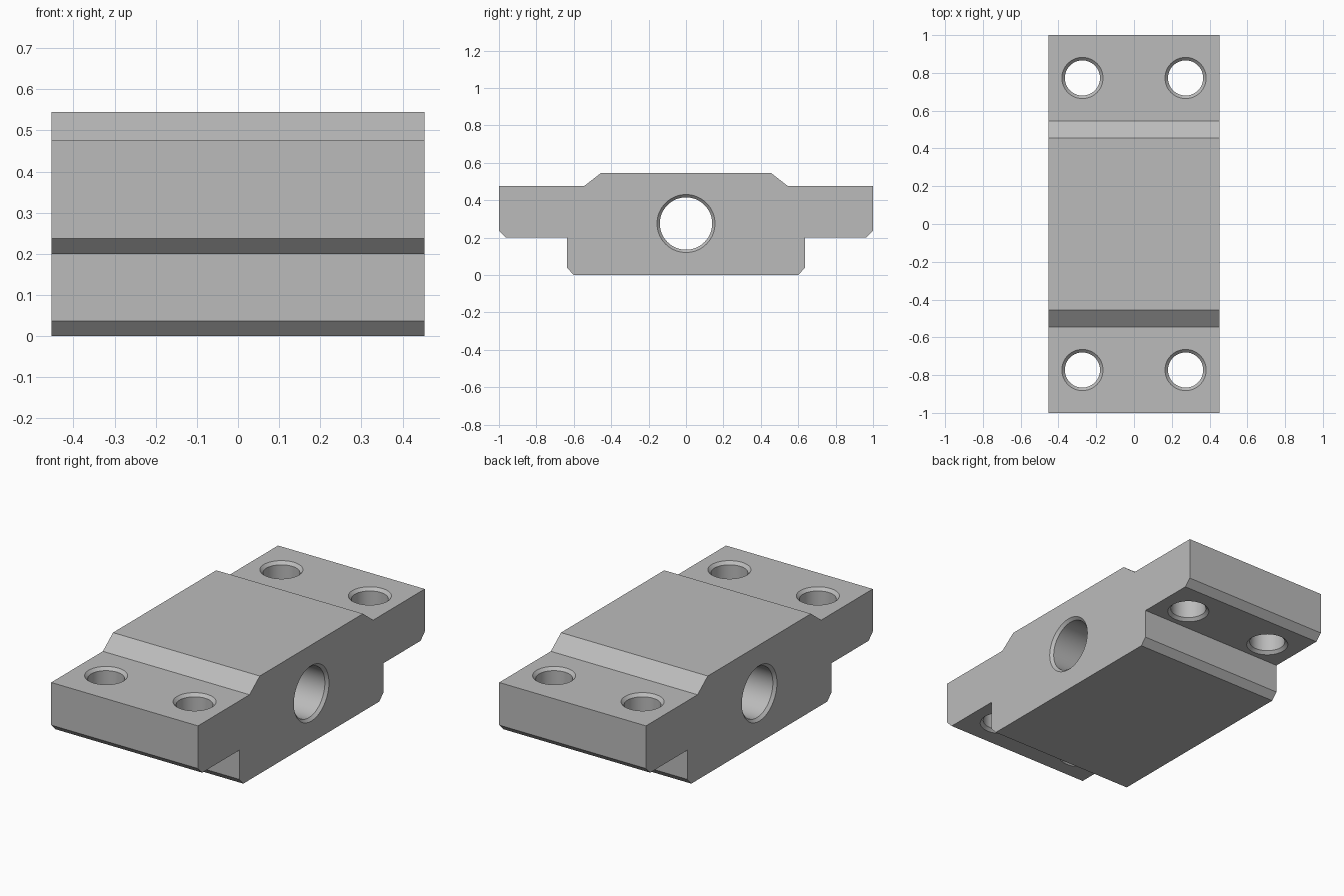
import bpy
import bmesh
import math
from mathutils import Matrix

if "Cube" in bpy.data.objects:
    bpy.data.objects.remove(bpy.data.objects["Cube"])

HALF_WIDTH = 0.453

steel = bpy.data.materials.new("plain_grey")
steel.use_nodes = True
GREY = (0.5, 0.5, 0.5, 1)
steel.diffuse_color = GREY
steel.node_tree.nodes["Principled BSDF"].inputs["Base Color"].default_value = GREY


def finish(bm, name):
    bmesh.ops.recalc_face_normals(bm, faces=bm.faces)
    mesh = bpy.data.meshes.new(name)
    bm.to_mesh(mesh)
    bm.free()
    mesh.materials.append(steel)
    obj = bpy.data.objects.new(name, mesh)
    bpy.context.collection.objects.link(obj)
    return obj


def make_body():
    # Half of the side outline, mirrored in y, then extruded across the width
    half = [(0.6, 0), (0.635, 0.037), (0.635, 0.2), (0.963, 0.2), (1, 0.237),
            (1, 0.475), (0.545, 0.475), (0.455, 0.545)]
    outline = half + [(-y, z) for y, z in reversed(half)]
    bm = bmesh.new()
    face = bm.faces.new([bm.verts.new((-HALF_WIDTH, y, z)) for y, z in outline])
    side = bmesh.ops.extrude_face_region(bm, geom=[face])["geom"]
    moved = [v for v in side if isinstance(v, bmesh.types.BMVert)]
    bmesh.ops.translate(bm, verts=moved, vec=(2 * HALF_WIDTH, 0, 0))
    return finish(bm, "clamp_block")


def make_cutter(name, radius, chamfer, low, high, matrix):
    # Round bore that flares at both ends to leave a chamfered rim
    over = 0.01
    rings = [(low - over, radius + chamfer + over), (low + chamfer, radius),
             (high - chamfer, radius), (high + over, radius + chamfer + over)]
    bm = bmesh.new()
    n = 64
    loops = [[bm.verts.new((r * math.cos(math.tau * i / n),
                            r * math.sin(math.tau * i / n), z)) for i in range(n)]
             for z, r in rings]
    for a, b in zip(loops, loops[1:]):
        for i in range(n):
            j = (i + 1) % n
            bm.faces.new((a[i], a[j], b[j], b[i]))
    bm.faces.new(loops[0])
    bm.faces.new(loops[-1])
    bm.transform(matrix)
    cutter = finish(bm, name)
    cutter.hide_render = True
    return cutter


body = make_body()

# Cross bore through the middle and four bolt holes through the flanges
cutters = [make_cutter("cross_bore_cutter", 0.14, 0.015, -HALF_WIDTH, HALF_WIDTH,
                       Matrix.Translation((0, 0, 0.275)) @ Matrix.Rotation(math.pi / 2, 4, "Y"))]
for x in (-0.273, 0.273):
    for y in (-0.773, 0.773):
        cutters.append(make_cutter("bolt_hole_cutter", 0.093, 0.016, 0.2, 0.475,
                                   Matrix.Translation((x, y, 0))))

bpy.ops.object.select_all(action="DESELECT")
bpy.context.view_layer.objects.active = body
body.select_set(True)
for cutter in cutters:
    mod = body.modifiers.new("bore", "BOOLEAN")
    mod.operation = "DIFFERENCE"
    mod.solver = "EXACT"
    mod.object = cutter
    bpy.ops.object.modifier_apply(modifier=mod.name)
    bpy.data.objects.remove(cutter)

bpy.ops.object.shade_smooth_by_angle(angle=math.radians(25))
